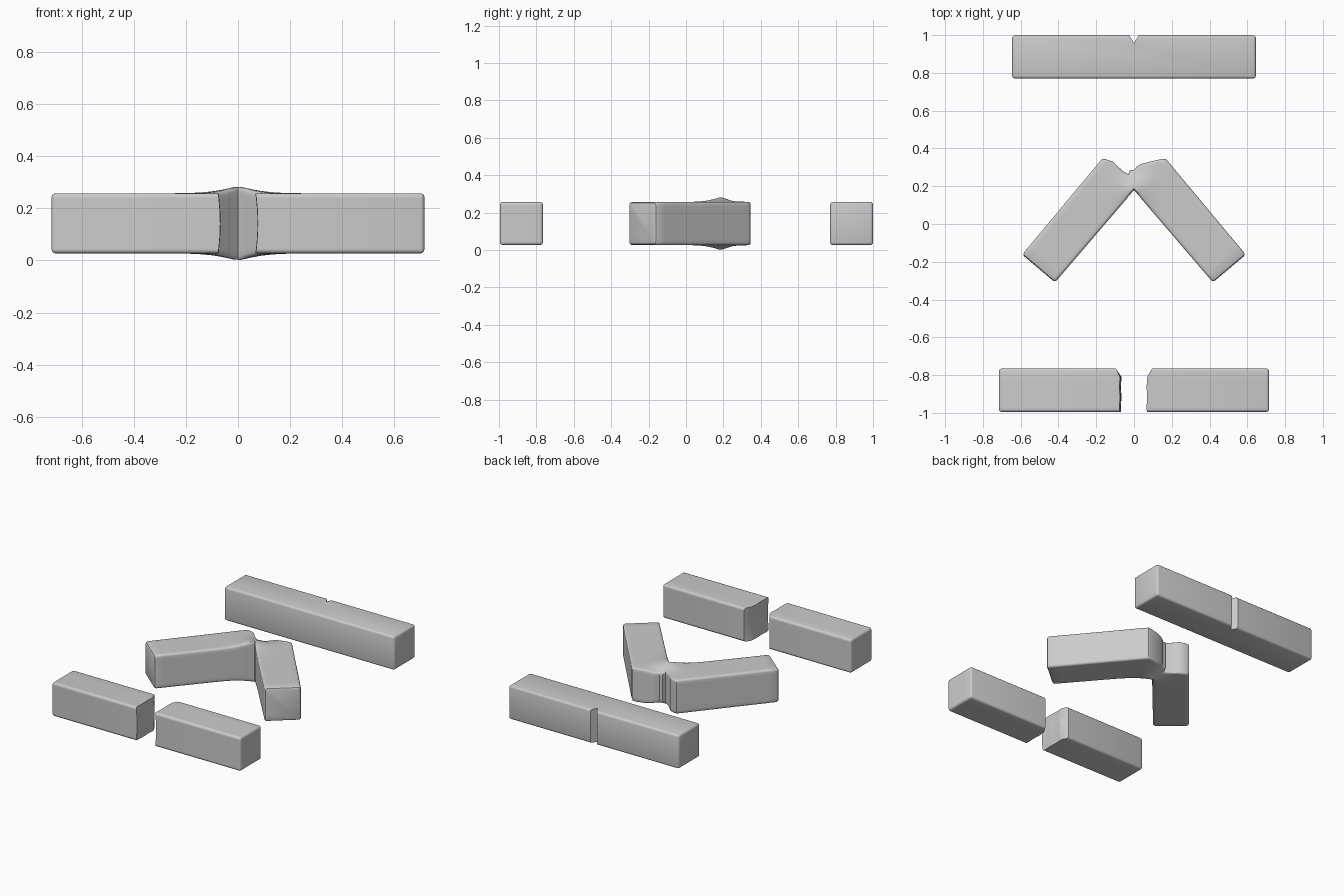
import bpy, bmesh, math
from mathutils import Vector

if "Cube" in bpy.data.objects:
    bpy.data.objects.remove(bpy.data.objects["Cube"])

ZC, H, R = 0.142, 0.115, 0.014   # mid height, half height, edge rounding


def finish(bm, name):
    bmesh.ops.recalc_face_normals(bm, faces=bm.faces)
    mesh = bpy.data.meshes.new(name)
    bm.to_mesh(mesh)
    bm.free()
    ob = bpy.data.objects.new(name, mesh)
    bpy.context.collection.objects.link(ob)
    bpy.ops.object.select_all(action='DESELECT')
    ob.select_set(True)
    bpy.context.view_layer.objects.active = ob
    bpy.ops.object.shade_smooth_by_angle(angle=math.radians(35))
    return ob


def prism(profile):
    """Extrude a plan outline and round every edge away from the notch."""
    bm = bmesh.new()
    f = bm.faces.new([bm.verts.new((x, y, ZC - H)) for x, y in profile])
    ext = bmesh.ops.extrude_face_region(bm, geom=[f])['geom']
    for v in ext:
        if isinstance(v, bmesh.types.BMVert):
            v.co.z = ZC + H
    edges = [e for e in bm.edges if any(abs(v.co.x) > 0.12 for v in e.verts)]
    bmesh.ops.bevel(bm, geom=edges, offset=R, segments=3, profile=0.5, affect='EDGES')
    return bm


# Unbroken bar with V notch in the back face
finish(prism([(-0.645, 0.77), (0.645, 0.77), (0.645, 1.0), (0.025, 1.0),
              (0, 0.957), (-0.025, 1.0), (-0.645, 1.0)]), "notched_bar")

# Two fully broken halves with gently curved fracture faces
for side, name in ((-1, "broken_half_left"), (1, "broken_half_right")):
    bm = prism([(side * 0.715, -0.995), (side * 0.072, -0.995), (side * 0.072, -0.81),
                (side * 0.096, -0.765), (side * 0.715, -0.765)])
    cuts = [((0, 0, ZC + k * 0.032), (0, 0, 1)) for k in range(-3, 4)]
    cuts += [((0, -0.97 + k * 0.035, 0), (0, 1, 0)) for k in range(5)]
    for co, no in cuts:
        bmesh.ops.bisect_plane(bm, geom=bm.verts[:] + bm.edges[:] + bm.faces[:],
                               plane_co=co, plane_no=no)
    for v in bm.verts:
        if abs(v.co.x) < 0.0725:
            q = (v.co.z - ZC) / H
            v.co.x += 0.008 * (0.5 - q * q) + 0.0015 * math.sin(60 * v.co.y)
    finish(bm, name)


# Bent bar: lofted rings fanning around the hinge
def ring(width, inset=0.0):
    """Rounded rectangle with subdivided sides: (across, up) pairs."""
    a, b, r = width / 2 - inset, H - inset, max(R - inset * 0.6, 0.004)
    corners = [(1, 1, 0), (-1, 1, 90), (-1, -1, 180), (1, -1, 270)]
    pts = []
    for i, (sx, sy, start) in enumerate(corners):
        for k in range(4):
            t = math.radians(start + 30 * k)
            pts.append(((a - r) * sx + r * math.cos(t), (b - r) * sy + r * math.sin(t)))
        nx, ny, ns = corners[(i + 1) % 4]
        t = math.radians(ns)
        end = ((a - r) * nx + r * math.cos(t), (b - r) * ny + r * math.sin(t))
        p = pts[-1]
        for k in range(1, 12):
            pts.append(tuple(p[j] + (end[j] - p[j]) * k / 12 for j in (0, 1)))
    return pts


def arm(side):
    """Stations from the free end to the shoulder: (inner, outer, inset)."""
    i0, o0 = Vector((-0.418, -0.309)), Vector((-0.592, -0.162))
    i1, o1 = Vector((-0.035, 0.138)), Vector((-0.182, 0.329))
    st = []
    for t, inset in ((0, R), (0.007, R * 0.35), (0.024, 0)):
        st.append((i0.lerp(i1, t), o0.lerp(o1, t), inset))
    for k in range(1, 19):
        t = 0.024 + 0.976 * (1 - (1 - k / 18) ** 1.5)
        st.append((i0.lerp(i1, t), o0.lerp(o1, t), 0))
    return [(Vector((-side * i.x, i.y)), Vector((-side * o.x, o.y)), n) for i, o, n in st]


# outer outline of the torn notch, left to right
notch = [(-0.168, 0.343), (-0.15, 0.343), (-0.11, 0.329), (-0.09, 0.308), (-0.06, 0.281),
         (-0.03, 0.264), (-0.022, 0.284), (0.0, 0.287), (0.018, 0.307), (0.04, 0.318),
         (0.08, 0.329), (0.15, 0.345), (0.168, 0.343)]
n = len(notch)
middle = []
for k, o in enumerate(notch):
    x = -0.03 + 0.06 * k / (n - 1)
    middle.append((Vector((x, 0.18 - 1.16 * abs(x))), Vector(o), 0))
stations = arm(-1) + middle + arm(1)[::-1]

bm = bmesh.new()
# arm(-1) keeps the left side, arm(1) mirrors it to the right
if stations[0][0].x > 0:
    stations = arm(1) + middle + arm(-1)[::-1]
hinge, tear = Vector((0, 0.18)), Vector((-0.01, 0.30))
rings = []
for inner, outer, inset in stations:
    across = outer - inner
    mid, d = (inner + outer) / 2, across.normalized()
    row = []
    for a, b in ring(across.length, inset):
        p = mid + d * a
        bulge = 0.027 * math.exp(-((p - hinge).length / 0.085) ** 1.35)
        pinch = 0.022 * math.exp(-((p - tear).length / 0.06) ** 2)
        row.append(bm.verts.new((p.x, p.y, ZC + b * (1 + (bulge - pinch) / H))))
    rings.append(row)
for r0, r1 in zip(rings, rings[1:]):
    for k in range(len(r0)):
        j = (k + 1) % len(r0)
        bm.faces.new((r0[k], r0[j], r1[j], r1[k]))
bm.faces.new(rings[0])
bm.faces.new(rings[-1][::-1])
finish(bm, "bent_bar")
